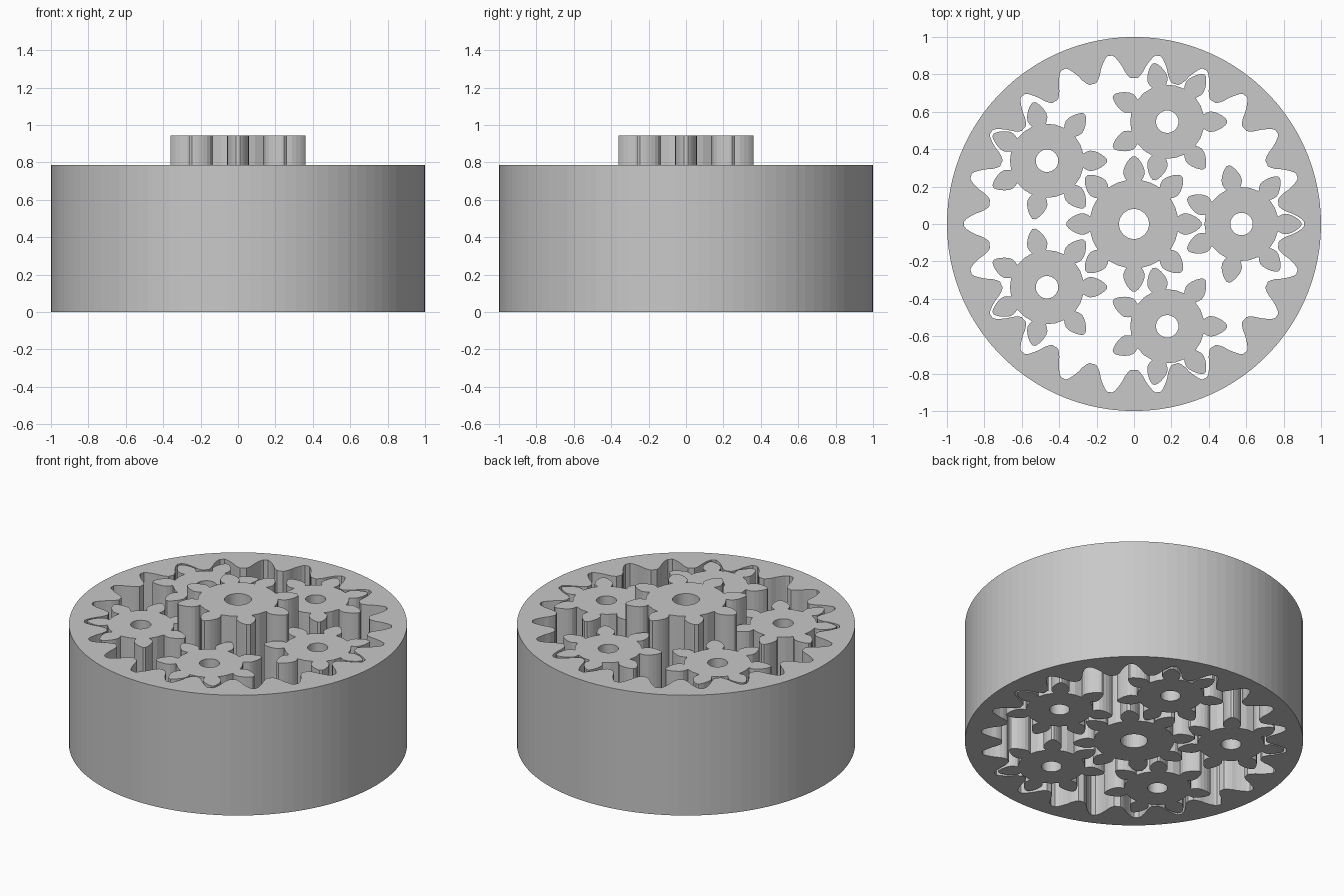
import bpy
import bmesh
from math import sin, cos, pi, tau

cube = bpy.data.objects.get("Cube")
if cube:
    bpy.data.objects.remove(cube, do_unlink=True)

grey = bpy.data.materials.new("light grey")
grey.use_nodes = True
colour = (0.58, 0.58, 0.58, 1)
grey.diffuse_color = colour
grey.node_tree.nodes["Principled BSDF"].inputs["Base Color"].default_value = colour

BODY_HEIGHT = 0.785
SUN_HEIGHT = 0.945
ORBIT = 0.575

# Tooth shapes as (radius, half width), from root to tip
PLANET_TOOTH = [(0.198, 0.038), (0.215, 0.048), (0.235, 0.055), (0.255, 0.053),
                (0.275, 0.045), (0.295, 0.033), (0.31, 0.02), (0.32, 0.008)]
SUN_TOOTH = [(r + 0.04, w + 0.003) for r, w in PLANET_TOOTH]
RING_NOTCH = [(0.78, 0.093), (0.795, 0.08), (0.815, 0.068), (0.843, 0.058),
              (0.87, 0.044), (0.895, 0.028), (0.908, 0.014)]


def circle(radius, count):
    return [(radius * cos(tau * i / count), radius * sin(tau * i / count))
            for i in range(count)]


def toothed_outline(teeth, profile):
    """Closed outline with one tooth pointing along +x."""
    flank = [(r, -w / r) for r, w in profile] + [(r, w / r) for r, w in reversed(profile)]
    points = []
    for i in range(teeth):
        turn = tau * i / teeth
        points += [(r * cos(a + turn), r * sin(a + turn)) for r, a in flank]
        # middle of the valley floor
        root, valley = profile[0][0], turn + pi / teeth
        points.append((root * cos(valley), root * sin(valley)))
    return points


def prism(name, outer, inner, height, location=(0, 0)):
    """Upright solid between an outer and an inner outline."""
    bm = bmesh.new()
    caps = {0: [], height: []}
    for outline in (outer, inner):
        rings = []
        for z in caps:
            verts = [bm.verts.new((x, y, z)) for x, y in outline]
            caps[z] += [bm.edges.new((v, verts[i - 1])) for i, v in enumerate(verts)]
            rings.append(verts)
        low, high = rings
        for i in range(len(outline)):
            bm.faces.new((low[i - 1], low[i], high[i], high[i - 1]))
    for edges in caps.values():
        bmesh.ops.triangle_fill(bm, edges=edges, use_beauty=True, normal=(0, 0, 1))
    bmesh.ops.recalc_face_normals(bm, faces=bm.faces)
    mesh = bpy.data.meshes.new(name)
    bm.to_mesh(mesh)
    bm.free()
    mesh.materials.append(grey)
    obj = bpy.data.objects.new(name, mesh)
    obj.location = (*location, 0)
    bpy.context.collection.objects.link(obj)
    return obj


# Outer ring with internal teeth
prism("ring_gear", circle(1, 100), toothed_outline(22, RING_NOTCH), BODY_HEIGHT)

# Taller central gear
prism("sun_gear", toothed_outline(8, SUN_TOOTH), circle(0.08, 40), SUN_HEIGHT)

# Five planets, all turned the same way
for i, centre in enumerate(circle(ORBIT, 5)):
    prism(f"planet_gear_{i + 1}", toothed_outline(7, PLANET_TOOTH),
          circle(0.06, 40), BODY_HEIGHT, centre)
